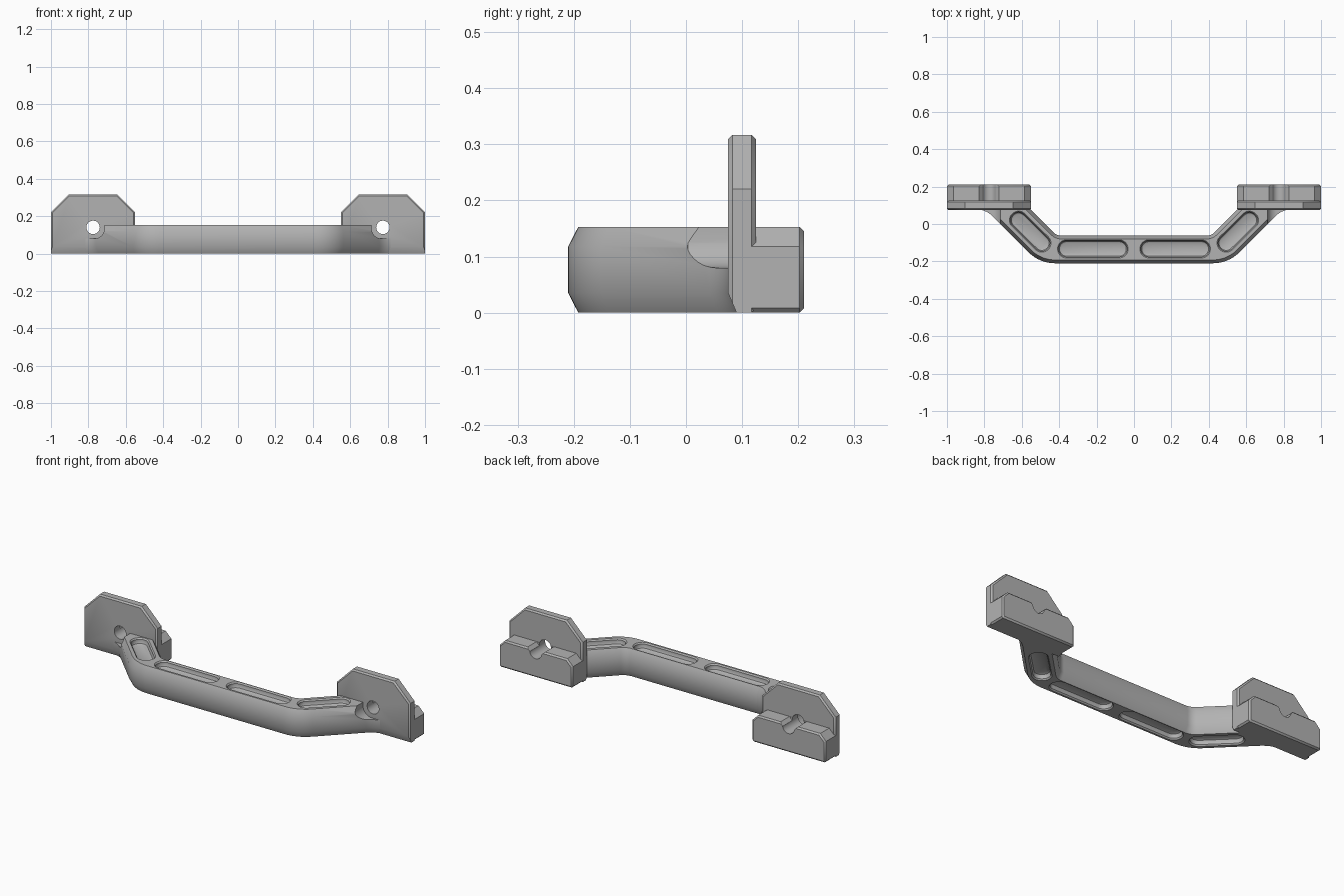
import bpy, bmesh
from math import pi, sin, cos, tan, radians
from mathutils import Vector

cube = bpy.data.objects.get("Cube")
if cube:
    bpy.data.objects.remove(cube, do_unlink=True)

grey = bpy.data.materials.new("satin grey")
grey.use_nodes = True
colour = (0.45, 0.45, 0.45, 1)
grey.diffuse_color = colour
grey.node_tree.nodes["Principled BSDF"].inputs["Base Color"].default_value = colour


def rounded(corners, steps=8):
    """Outline from (x, y, radius) corners, each filleted with an arc."""
    out = []
    for i, (x, y, r) in enumerate(corners):
        p = Vector((x, y))
        if r == 0:
            out.append(p)
            continue
        a = (Vector(corners[i - 1][:2]) - p).normalized()
        b = (Vector(corners[(i + 1) % len(corners)][:2]) - p).normalized()
        half = a.angle(b) / 2
        centre = p + (a + b).normalized() * r / sin(half)
        start = p + a * r / tan(half) - centre
        end = p + b * r / tan(half) - centre
        sweep = pi - 2 * half
        for k in range(steps + 1):
            t = k / steps
            out.append(centre + (start * sin((1 - t) * sweep) + end * sin(t * sweep)) / sin(sweep))
    return out


def inset(pts, d):
    """Move an outline inward by d, keeping its edges parallel."""
    n = len(pts)
    area = sum(pts[i - 1].cross(pts[i]) for i in range(n))
    side = 1 if area > 0 else -1
    res = []
    for i in range(n):
        e1 = (pts[i] - pts[i - 1]).normalized()
        e2 = (pts[(i + 1) % n] - pts[i]).normalized()
        n1, n2 = Vector((-e1.y, e1.x)), Vector((-e2.y, e2.x))
        res.append(pts[i] + (n1 + n2) * (side * d / (1 + n1.dot(n2))))
    return res


def loft(name, pts, layers, axis="Z"):
    """Solid through (height, inset) layers of one outline, along Z or Y."""
    bm = bmesh.new()
    rings = []
    for h, d in layers:
        ring = inset(pts, d)
        rings.append([bm.verts.new((p.x, p.y, h) if axis == "Z" else (p.x, h, p.y)) for p in ring])
    n = len(pts)
    for lo, hi in zip(rings, rings[1:]):
        for i in range(n):
            bm.faces.new((lo[i - 1], lo[i], hi[i], hi[i - 1]))
    bm.faces.new(rings[0])
    bm.faces.new(rings[-1])
    bmesh.ops.recalc_face_normals(bm, faces=bm.faces)
    mesh = bpy.data.meshes.new(name)
    bm.to_mesh(mesh)
    bm.free()
    mesh.materials.append(grey)
    ob = bpy.data.objects.new(name, mesh)
    bpy.context.collection.objects.link(ob)
    return ob


def combine(ob, tool, operation="DIFFERENCE"):
    tool.hide_render = True
    mod = ob.modifiers.new("cut", "BOOLEAN")
    mod.operation, mod.object, mod.solver = operation, tool, "EXACT"
    bpy.context.view_layer.objects.active = ob
    bpy.ops.object.modifier_apply(modifier=mod.name)
    bpy.data.objects.remove(tool, do_unlink=True)


def smooth(ob):
    bpy.ops.object.select_all(action="DESELECT")
    ob.select_set(True)
    bpy.context.view_layer.objects.active = ob
    bpy.ops.object.shade_smooth_by_angle(angle=radians(35))


def capsule(a, b, w=0.0425):
    """Rounded slot outline around the segment a-b."""
    a, b = Vector(a), Vector(b)
    u = (b - a).normalized() * w
    v = Vector((-u.y, u.x))
    return rounded([(*p, w * 0.97) for p in (a - u - v, b + u - v, b + u + v, a - u + v)])


def flip(corners, s):
    return [(s * c[0], *c[1:]) for c in corners]


# Grip bar: bent outline with chamfered edges and flared feet
half = [(0.505, -0.21, 0.2), (0.793, 0.078, 0.12), (0.88, 0.078, 0), (0.88, 0.12, 0),
        (0.595, 0.12, 0), (0.413, -0.062, 0.06)]
bar = loft("grip_bar", rounded(half + flip(half, -1)[::-1]),
           [(0, 0.018), (0.035, 0), (0.118, 0), (0.153, 0.018)])

for s in (1, -1):
    # Lightening pockets on the top and bottom of the bar
    for a, b in (((0.08 * s, -0.133), (0.36 * s, -0.133)),
                 ((0.493 * s, -0.102), (0.617 * s, 0.02))):
        for top in (True, False):
            profile = [(0.12, 0.014), (0.125, 0.004), (0.134, 0), (0.146, 0), (0.16, -0.012)]
            if not top:
                profile = [(0.153 - h, d) for h, d in profile]
            combine(bar, loft("pocket_cutter", capsule(a, b), profile))

    # Screw head clearance in the bar
    clearance = [(0.713, 0.08, 0.055), (0.95, 0.08, 0), (0.95, 0.3, 0), (0.713, 0.3, 0)]
    combine(bar, loft("clearance_cutter", rounded(flip(clearance, s)),
                      [(-0.008, 0.012), (0.004, 0), (0.14, 0)], "Y"))

    # Mount plate with clipped upper corners, and the thick block behind it
    plate = [(0.55, 0, 0), (1, 0, 0), (1, 0.22, 0), (0.903, 0.317, 0),
             (0.647, 0.317, 0), (0.55, 0.22, 0)]
    block = [(0.55, 0, 0.008), (1, 0, 0.008), (1, 0.118, 0), (0.965, 0.153, 0),
             (0.585, 0.153, 0), (0.55, 0.118, 0)]
    side = "left" if s > 0 else "right"
    mount = loft(side + "_mount", rounded(flip(plate, s)),
                 [(0.075, 0.008), (0.083, 0), (0.117, 0), (0.125, 0.008)], "Y")
    combine(mount, loft("block", rounded(flip(block, s), 1),
                        [(0.095, 0), (0.202, 0), (0.21, 0.008)], "Y"), "UNION")

    # Chamfer under the plate, screw hole, and flared lip of the groove
    wedge = [(0.4, -1, 0), (1.2, -1, 0), (1.2, 0.0467, 0), (0.4, 0.0467, 0)]
    combine(mount, loft("wedge_cutter", rounded(flip(wedge, s)), [(0.07, 0), (0.09, 0.0467)], "Y"))
    hole = [Vector((0.775 * s + 0.036 * cos(k * pi / 16), 0.14 + 0.036 * sin(k * pi / 16)))
            for k in range(32)]
    combine(mount, loft("hole_cutter", hole, [(0, 0), (0.3, 0)], "Y"))
    lip = [(0.745, 0.13, 0), (0.805, 0.13, 0), (0.835, 0.16, 0), (0.715, 0.16, 0)]
    combine(mount, loft("lip_cutter", rounded(flip(lip, s)), [(0.126, 0), (0.3, 0)], "Y"))
    smooth(mount)

smooth(bar)
